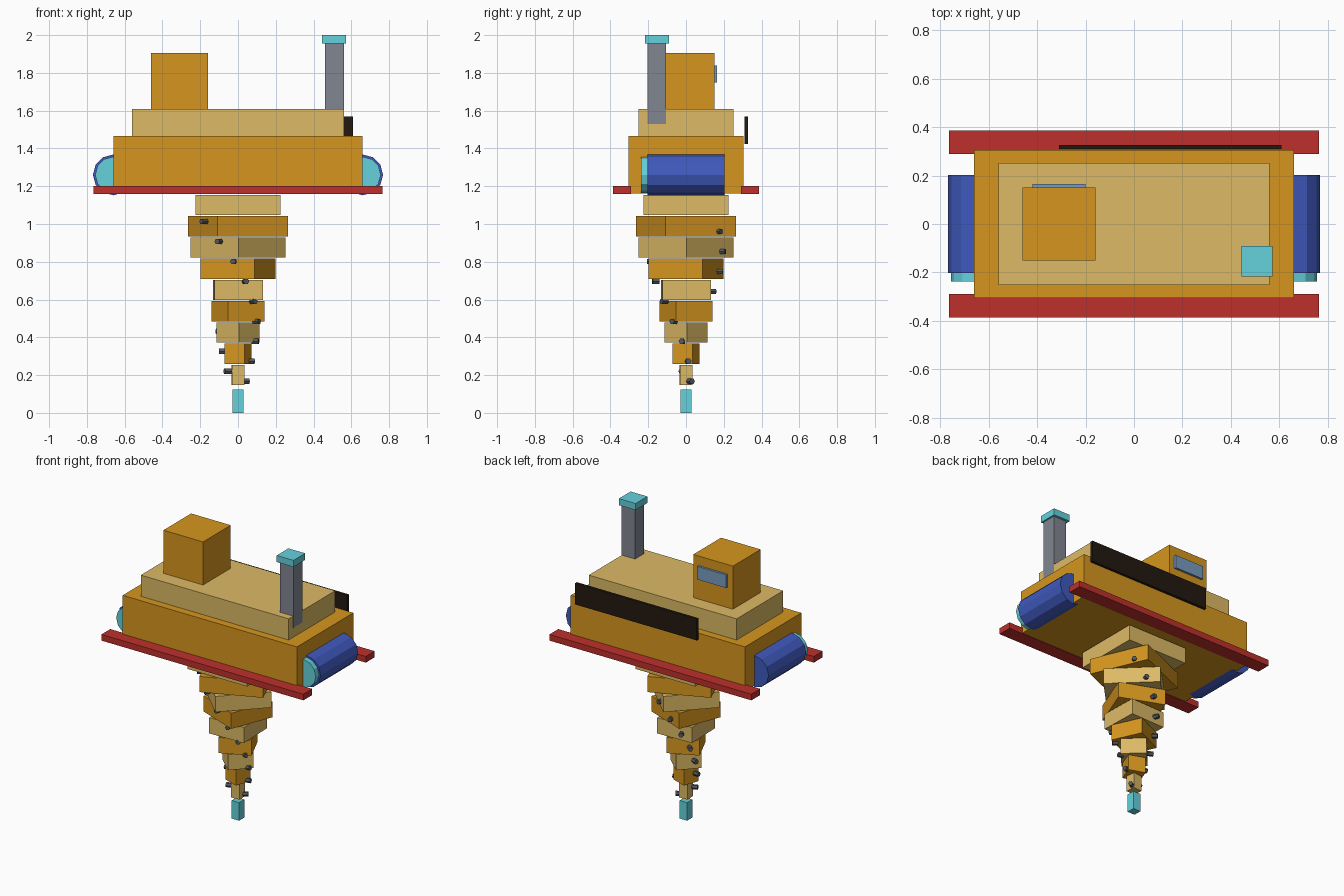
import bpy
from math import pi, radians, cos, sin
from mathutils import Matrix, Vector

if "Cube" in bpy.data.objects:
    bpy.data.objects.remove(bpy.data.objects["Cube"])

COLORS = {
    "orange": (0.67, 0.305, 0.013), "tan": (0.72, 0.49, 0.13),
    "red": (0.51, 0.03, 0.025), "blue": (0.05, 0.10, 0.51),
    "cyan": (0.13, 0.64, 0.72), "black": (0.017, 0.010, 0.005),
    "steel": (0.22, 0.24, 0.28), "glass": (0.19, 0.33, 0.51),
    "iron": (0.09, 0.10, 0.12),
}
MATS = {}
for key, rgb in COLORS.items():
    MATS[key] = bpy.data.materials.new(key)
    MATS[key].diffuse_color = (*rgb, 1)


def finish(name, color):
    ob = bpy.context.object
    ob.name = name
    ob.data.materials.append(MATS[color])
    return ob


def box(name, color, x, y, z, turn=0.0):
    """Box from (min, max) ranges, optionally turned about its own z axis."""
    bpy.ops.mesh.primitive_cube_add(size=1)
    ob = finish(name, color)
    size = Vector([r[1] - r[0] for r in (x, y, z)])
    ob.data.transform(Matrix.Diagonal((*size, 1)))
    ob.location = [(r[0] + r[1]) / 2 for r in (x, y, z)]
    ob.rotation_euler.z = turn
    return ob


def drum(name, color, x, z, y0, y1, r):
    """Twelve-sided cylinder lying along y."""
    bpy.ops.mesh.primitive_cylinder_add(
        vertices=12, radius=r, depth=y1 - y0,
        location=(x, (y0 + y1) / 2, z), rotation=(pi / 2, 0, 0))
    return finish(name, color)


# Hull, deck and cabin
box("hull", "orange", (-0.66, 0.66), (-0.305, 0.305), (1.162, 1.465))
box("deck", "tan", (-0.56, 0.56), (-0.252, 0.252), (1.44, 1.61))
box("cabin", "orange", (-0.46, -0.16), (-0.15, 0.15), (1.60, 1.905))
box("cabin_window", "glass", (-0.42, -0.20), (0.14, 0.165), (1.75, 1.84))
box("back_panel", "black", (-0.31, 0.61), (0.309, 0.327), (1.424, 1.57))

# Chimney
box("chimney", "steel", (0.46, 0.561), (-0.203, -0.106), (1.53, 1.956))
box("chimney_cap", "cyan", (0.445, 0.572), (-0.217, -0.09), (1.955, 2.0))

# Side rails
for side, label in ((-1, "front"), (1, "back")):
    box(label + "_rail", "red", (-0.765, 0.765),
        sorted((side * 0.29, side * 0.386)), (1.158, 1.20))

# End drums with a disc on the front end
for side, label in ((-1, "left"), (1, "right")):
    drum(label + "_drum", "blue", side * 0.66, 1.26, -0.203, 0.203, 0.108)
    drum(label + "_drum_disc", "cyan", side * 0.66, 1.26, -0.238, -0.19, 0.096)

# Twisting stack of shrinking blocks forming the drill
for i in range(9):
    h = (0.452 - 0.0484 * i) / 2
    zc = 1.101 - 0.1126 * i
    box(f"drill_block_{i + 1}", "orange" if i % 2 else "tan",
        (-h, h), (-h, h), (zc - 0.0535, zc + 0.0535), 0.4 * i)
box("drill_tip", "cyan", (-0.028, 0.028), (-0.028, 0.028), (0, 0.124))

# Studs winding down the drill in two opposite spirals
for n in range(17):
    i = n / 2
    a = radians(-140 + 21.3 * i) + (pi if n % 2 else 0)
    r = 0.236 - 0.0237 * i
    bpy.ops.mesh.primitive_cylinder_add(
        vertices=6, radius=0.016, depth=0.036,
        location=(r * cos(a), r * sin(a), 1.013 - 0.1057 * i),
        rotation=(0, pi / 2, a))
    finish(f"drill_stud_{n + 1}", "iron")

for m in bpy.data.materials:
    if m.users and not m.is_grease_pencil:
        m.use_nodes = True
        m.node_tree.nodes["Principled BSDF"].inputs["Base Color"].default_value = m.diffuse_color
